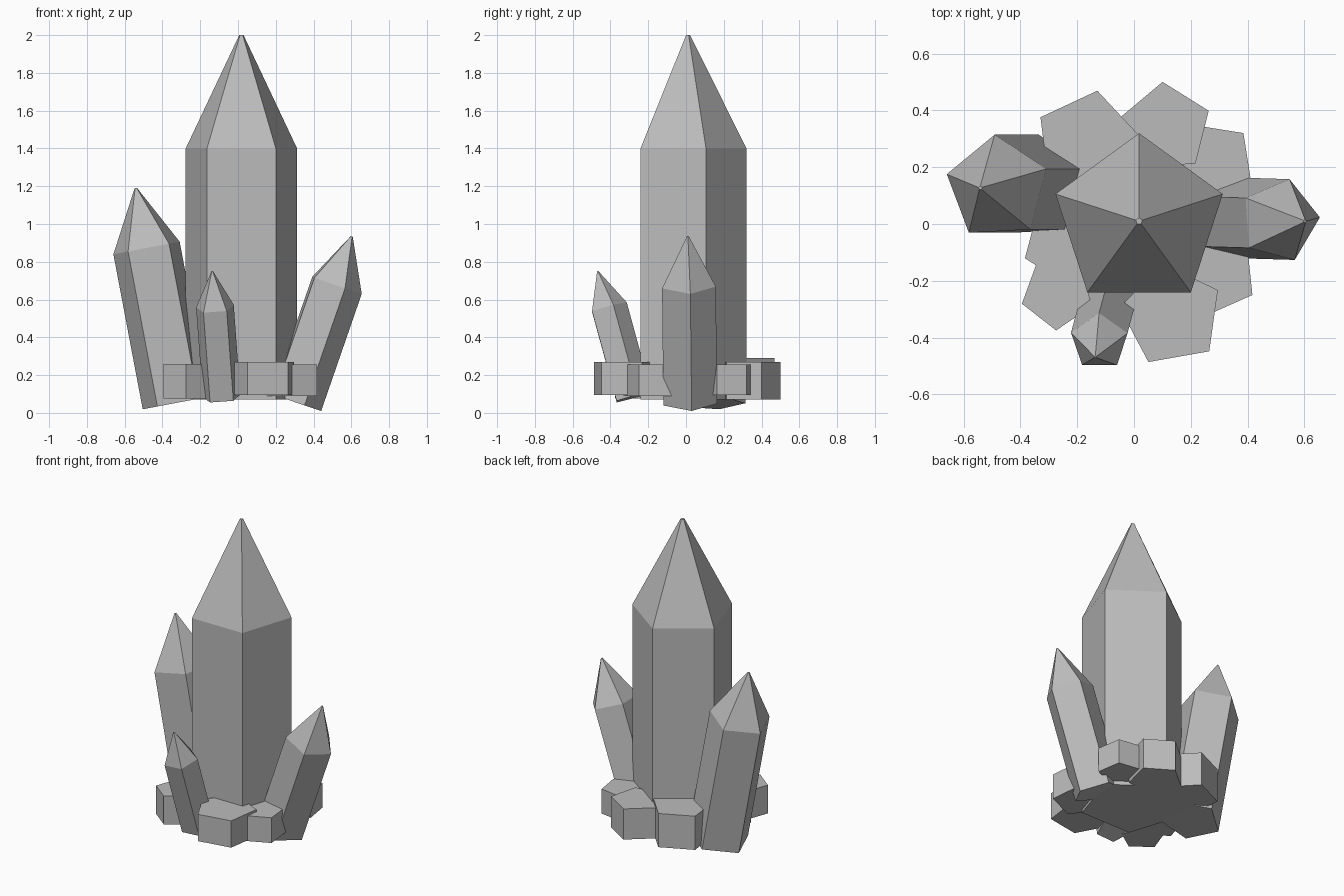
import bpy, bmesh, math
from mathutils import Vector, Matrix

if "Cube" in bpy.data.objects:
    bpy.data.objects.remove(bpy.data.objects["Cube"])

stone = bpy.data.materials.new("grey stone")
stone.diffuse_color = (0.5, 0.5, 0.5, 1)
stone.use_nodes = True
stone.node_tree.nodes["Principled BSDF"].inputs["Base Color"].default_value = stone.diffuse_color


def prism(name, base, axis, rings, angle):
    """Five-sided solid: rings are (distance along axis, radius)."""
    axis = Vector(axis).normalized()
    tilt = Vector((0, 0, 1)).rotation_difference(axis).to_matrix()
    bm = bmesh.new()
    loops = []
    for dist, radius in rings:
        loop = []
        for k in range(5):
            a = math.radians(angle + 72 * k)
            p = Vector((radius * math.cos(a), radius * math.sin(a), dist))
            loop.append(bm.verts.new(Vector(base) + tilt @ p))
        loops.append(loop)
    bm.faces.new(loops[0][::-1])
    for lo, hi in zip(loops, loops[1:]):
        for k in range(5):
            n = (k + 1) % 5
            bm.faces.new((lo[k], lo[n], hi[n], hi[k]))
    bm.faces.new(loops[-1])
    mesh = bpy.data.meshes.new(name)
    bm.to_mesh(mesh)
    bm.free()
    mesh.materials.append(stone)
    bpy.context.collection.objects.link(bpy.data.objects.new(name, mesh))


def crystal(name, base, axis, shaft, point, radius, angle, tip):
    prism(name, base, axis, [(0, radius), (shaft, radius), (shaft + point, tip)], angle)


# Pointed crystals
crystal("main_crystal", (0.018, 0.01, 0.07), (0, 0, 1), 1.33, 0.60, 0.31, 90, 0.012)
crystal("left_crystal", (-0.326, 0.127, 0.053), (-0.186, 0, 0.983), 0.835, 0.322, 0.188, 21, 0.007)
crystal("right_crystal", (0.299, 0.019, 0.059), (0.327, -0.010, 0.945), 0.656, 0.270, 0.150, 4, 0.006)
crystal("front_crystal", (-0.087, -0.285, 0.082), (-0.071, -0.263, 0.962), 0.494, 0.200, 0.105, 18, 0.004)

# Ring of low base rocks: x, y, radius, angle, bottom, top
rocks = [
    (-0.165, 0.285, 0.188, 79, 0.07, 0.29),
    (0.112, 0.338, 0.163, 94, 0.07, 0.27),
    (0.290, 0.225, 0.135, 45, 0.095, 0.255),
    (0.270, -0.165, 0.170, -30, 0.09, 0.255),
    (0.132, -0.320, 0.185, -44, 0.095, 0.27),
    (-0.270, -0.245, 0.130, -92, 0.075, 0.26),
    (-0.235, -0.063, 0.160, 201, 0.075, 0.26),
]
for i, (x, y, r, a, z0, z1) in enumerate(rocks):
    prism(f"base_rock_{i + 1}", (x, y, z0), (0, 0, 1), [(0, r), (z1 - z0, r)], a)
